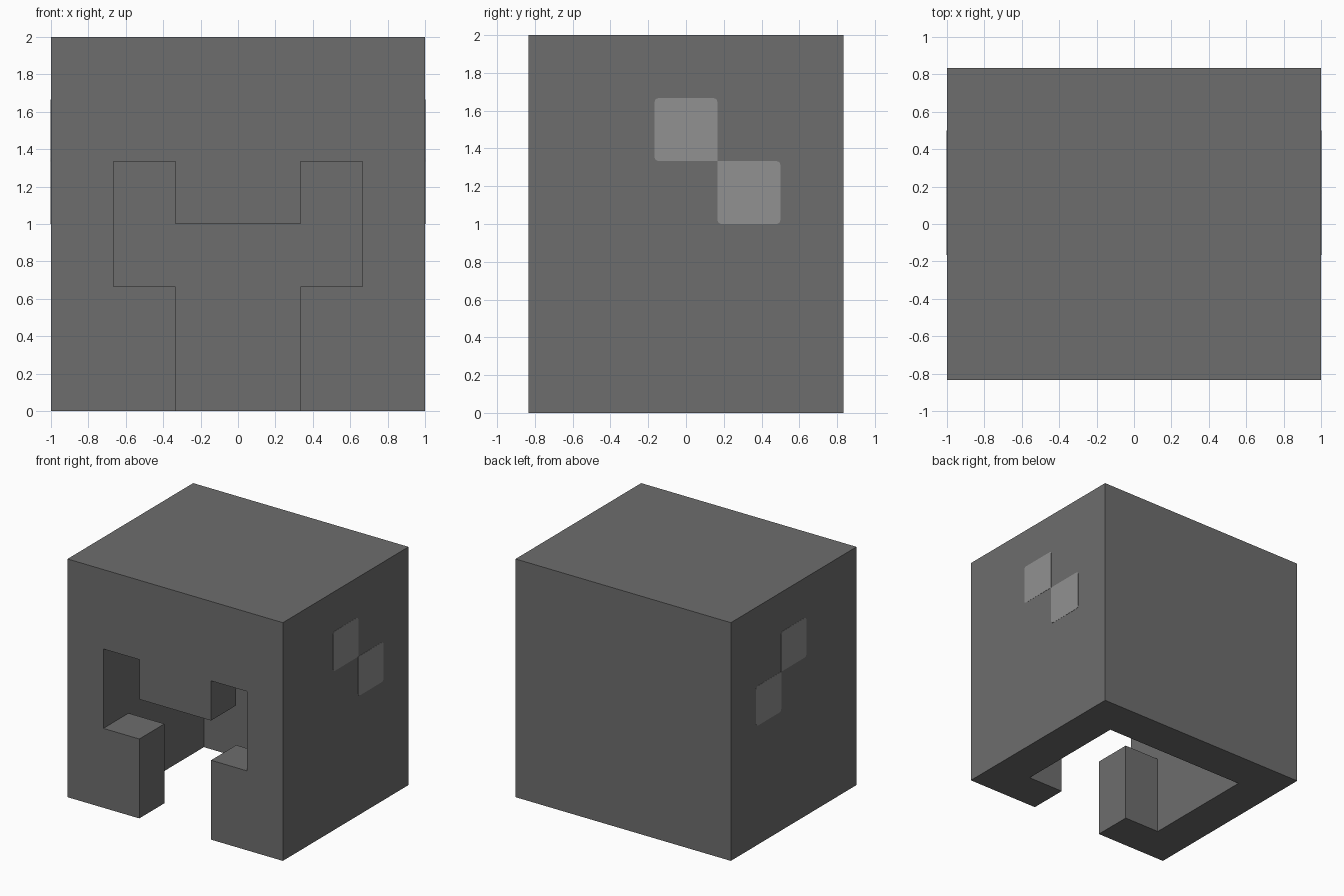
import bpy, bmesh
from mathutils import Vector

if "Cube" in bpy.data.objects:
    bpy.data.objects.remove(bpy.data.objects["Cube"], do_unlink=True)

U = 1 / 3                      # block size
NX, NY, NZ = 6, 5, 6           # helmet size in blocks


def material(name, value):
    mat = bpy.data.materials.new(name)
    mat.use_nodes = True
    color = (value, value, value, 1)
    mat.diffuse_color = color
    mat.node_tree.nodes["Principled BSDF"].inputs["Base Color"].default_value = color
    return mat


def finish(bm, name, mat):
    bmesh.ops.recalc_face_normals(bm, faces=bm.faces)
    mesh = bpy.data.meshes.new(name)
    bm.to_mesh(mesh)
    bm.free()
    mesh.materials.append(mat)
    obj = bpy.data.objects.new(name, mesh)
    bpy.context.collection.objects.link(obj)
    return obj


def solid(c):
    """True where the helmet fills block (x, y, z)."""
    x, y, z = c
    if not (0 <= x < NX and 0 <= y < NY and 0 <= z < NZ):
        return False
    side = abs(x - 2.5)                       # distance from the middle plane
    if 1 <= y <= 3 and side < 2 and z < 5:    # hollow, open underneath
        return False
    if y == 0:
        mouth = side < 1 and z < 3
        eye = 1 < side < 2 and 2 <= z < 4
        return not (mouth or eye)
    return True


dark_grey = material("dark grey", 0.155)
light_grey = material("light grey", 0.283)

# Helmet shell: keep only block faces that border empty space
bm = bmesh.new()
for c in [(x, y, z) for x in range(NX) for y in range(NY) for z in range(NZ)]:
    if not solid(c):
        continue
    for axis in range(3):
        for step in (0, 1):
            near = list(c)
            near[axis] += 2 * step - 1
            if solid(near):
                continue
            a, b = (axis + 1) % 3, (axis + 2) % 3
            corners = []
            for da, db in ((0, 0), (1, 0), (1, 1), (0, 1)):
                p = Vector(c)
                p[axis] += step
                p[a] += da
                p[b] += db
                corners.append(bm.verts.new((p - Vector((NX / 2, NY / 2, 0))) * U))
            bm.faces.new(corners if step else corners[::-1])
bmesh.ops.remove_doubles(bm, verts=bm.verts, dist=0.001)
bmesh.ops.dissolve_limit(bm, angle_limit=0.01, verts=bm.verts, edges=bm.edges)
finish(bm, "helmet_shell", dark_grey)

# Side markings: two thin squares per side, meeting at one corner
JOINT_Y, JOINT_Z = U / 2, 4 * U
for label, side in (("left", 1), ("right", -1)):
    for part, y, z in (("upper", 0, 4.5 * U), ("lower", U, 3.5 * U)):
        bm = bmesh.new()
        bmesh.ops.create_cube(bm, size=1)
        for v in bm.verts:
            v.co = (side * 0.999 + v.co.x * 0.005, y + v.co.y * U, z + v.co.z * U)
        # round the outer corners, leaving the shared corner sharp
        outer = []
        for e in bm.edges:
            p, q = (v.co for v in e.verts)
            at_joint = abs(p.y - JOINT_Y) + abs(p.z - JOINT_Z) < 0.01
            if abs(p.x - q.x) > 0.001 and not at_joint:
                outer.append(e)
        bmesh.ops.bevel(bm, geom=outer, offset=0.02, segments=2, profile=0.5,
                        affect='EDGES')
        finish(bm, f"{label}_{part}_marking", light_grey)
